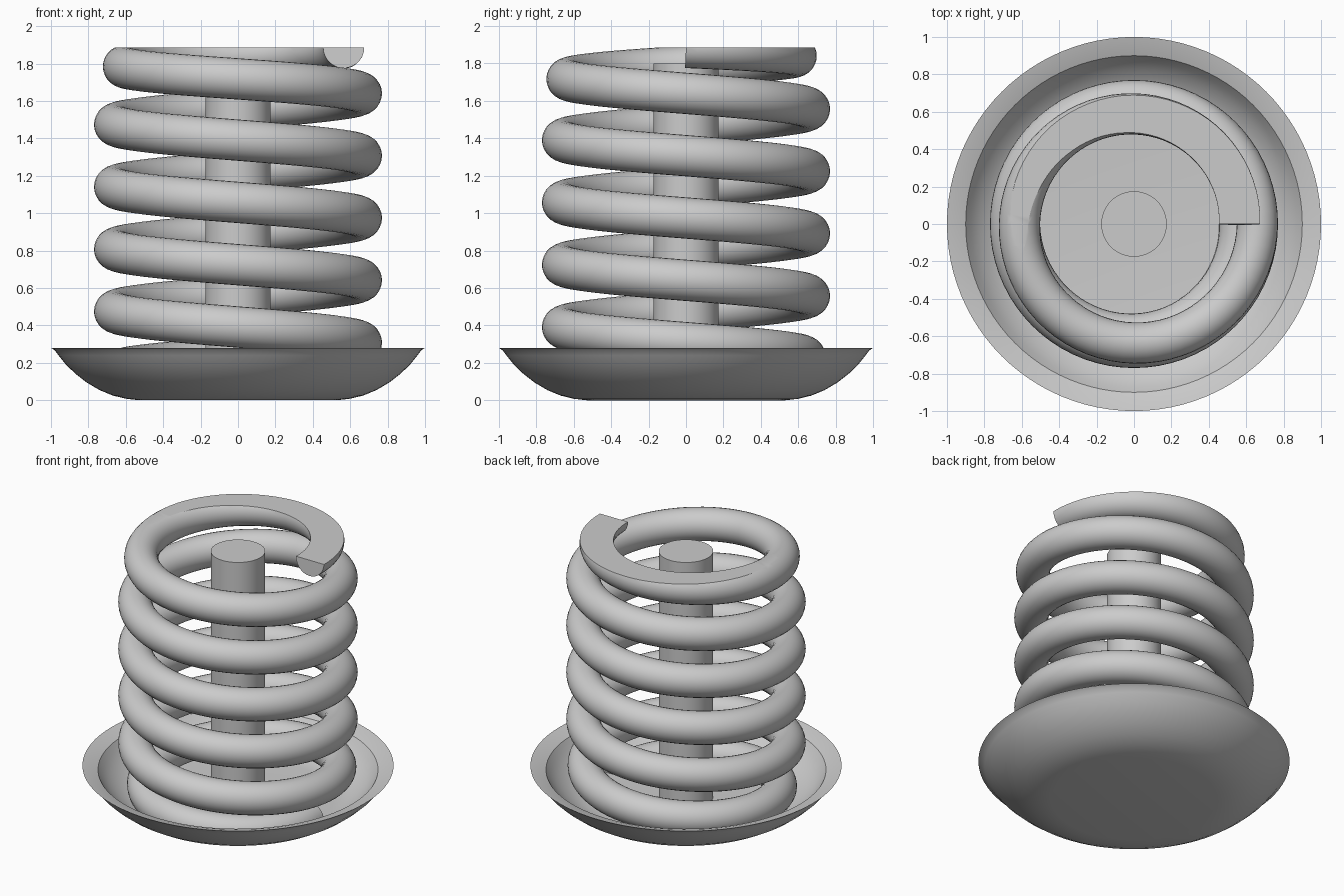
import bpy, bmesh, math
from mathutils import Vector

cube = bpy.data.objects.get("Cube")
if cube:
    bpy.data.objects.remove(cube, do_unlink=True)

GREY = (0.6, 0.6, 0.6, 1.0)
grey = bpy.data.materials.new("light_grey")
grey.diffuse_color = GREY
grey.use_nodes = True
grey.node_tree.nodes["Principled BSDF"].inputs["Base Color"].default_value = GREY


def finish(bm, name):
    """Turn a bmesh into a smooth shaded grey object."""
    bmesh.ops.recalc_face_normals(bm, faces=bm.faces)
    mesh = bpy.data.meshes.new(name)
    bm.to_mesh(mesh)
    bm.free()
    mesh.materials.append(grey)
    obj = bpy.data.objects.new(name, mesh)
    bpy.context.collection.objects.link(obj)
    bpy.ops.object.select_all(action='DESELECT')
    obj.select_set(True)
    bpy.context.view_layer.objects.active = obj
    bpy.ops.object.shade_smooth_by_angle(angle=math.radians(30))
    return obj


def lathe(name, profile, steps=96):
    """Revolve an (r, z) profile around the z axis."""
    bm = bmesh.new()
    verts = [bm.verts.new((r, 0, z)) for r, z in profile]
    edges = [bm.edges.new(pair) for pair in zip(verts, verts[1:])]
    bmesh.ops.spin(bm, geom=verts + edges, axis=(0, 0, 1), cent=(0, 0, 0),
                   angle=math.tau, steps=steps, use_duplicate=False)
    bmesh.ops.remove_doubles(bm, verts=bm.verts, dist=0.0005)
    return finish(bm, name)


# Dish: rounded underside, sloping lip, hollow inside
FLOOR = 0.06
lathe("dish", [
    (0, 0), (0.53, 0), (0.6, 0.008), (0.67, 0.025), (0.74, 0.054),
    (0.81, 0.095), (0.87, 0.142), (0.92, 0.19), (0.96, 0.24), (0.98, 0.267),
    (1, 0.28), (0.95, 0.268), (0.9, 0.25), (0.87, 0.205), (0.83, 0.16),
    (0.78, 0.12), (0.72, 0.085), (0.66, 0.066), (0.6, FLOOR), (0, FLOOR)])

# Centre post
lathe("centre_post", [(0, FLOOR), (0.175, FLOOR), (0.175, 1.8), (0, 1.8)], 64)

# Spring: helix whose first and last turns tighten and flatten
WIRE, COIL, PITCH, TURNS = 0.11, 0.66, 0.333, 6
BOTTOM, TOP = 0.063, 1.885
MIDDLE = (BOTTOM + TOP) / 2
STEPS, SIDES = 72, 28


def helix(u):
    """Centre line of the wire after u turns."""
    d = u - TURNS / 2
    end = max(0, abs(d) - (TURNS / 2 - 1))
    rise = PITCH * abs(d) - 0.0875 * end ** 2
    r = COIL - 0.095 * end
    a = -math.tau * u
    return Vector((r * math.cos(a), r * math.sin(a), MIDDLE + math.copysign(rise, d)))


bm = bmesh.new()
rings = []
for i in range(TURNS * STEPS + 1):
    u = i / STEPS
    centre = helix(u)
    radial = Vector((centre.x, centre.y, 0)).normalized()
    tangent = helix(u + 0.001) - helix(u - 0.001)
    up = radial.cross(tangent).normalized()
    rings.append([bm.verts.new(centre + WIRE * (math.cos(a) * radial + math.sin(a) * up))
                  for a in (math.tau * k / SIDES for k in range(SIDES))])
for low, high in zip(rings, rings[1:]):
    for k in range(SIDES):
        n = (k + 1) % SIDES
        bm.faces.new((low[k], low[n], high[n], high[k]))
bm.faces.new(rings[0])
bm.faces.new(rings[-1])

# Grind both spring ends flat
for z, side in ((TOP, 1), (BOTTOM, -1)):
    bmesh.ops.bisect_plane(bm, geom=bm.verts[:] + bm.edges[:] + bm.faces[:], dist=1e-5,
                           plane_co=(0, 0, z), plane_no=(0, 0, side), clear_outer=True)
    rim = [e for e in bm.edges if e.is_boundary]
    bmesh.ops.triangle_fill(bm, edges=rim, use_beauty=True, normal=(0, 0, side))
finish(bm, "coil_spring")
